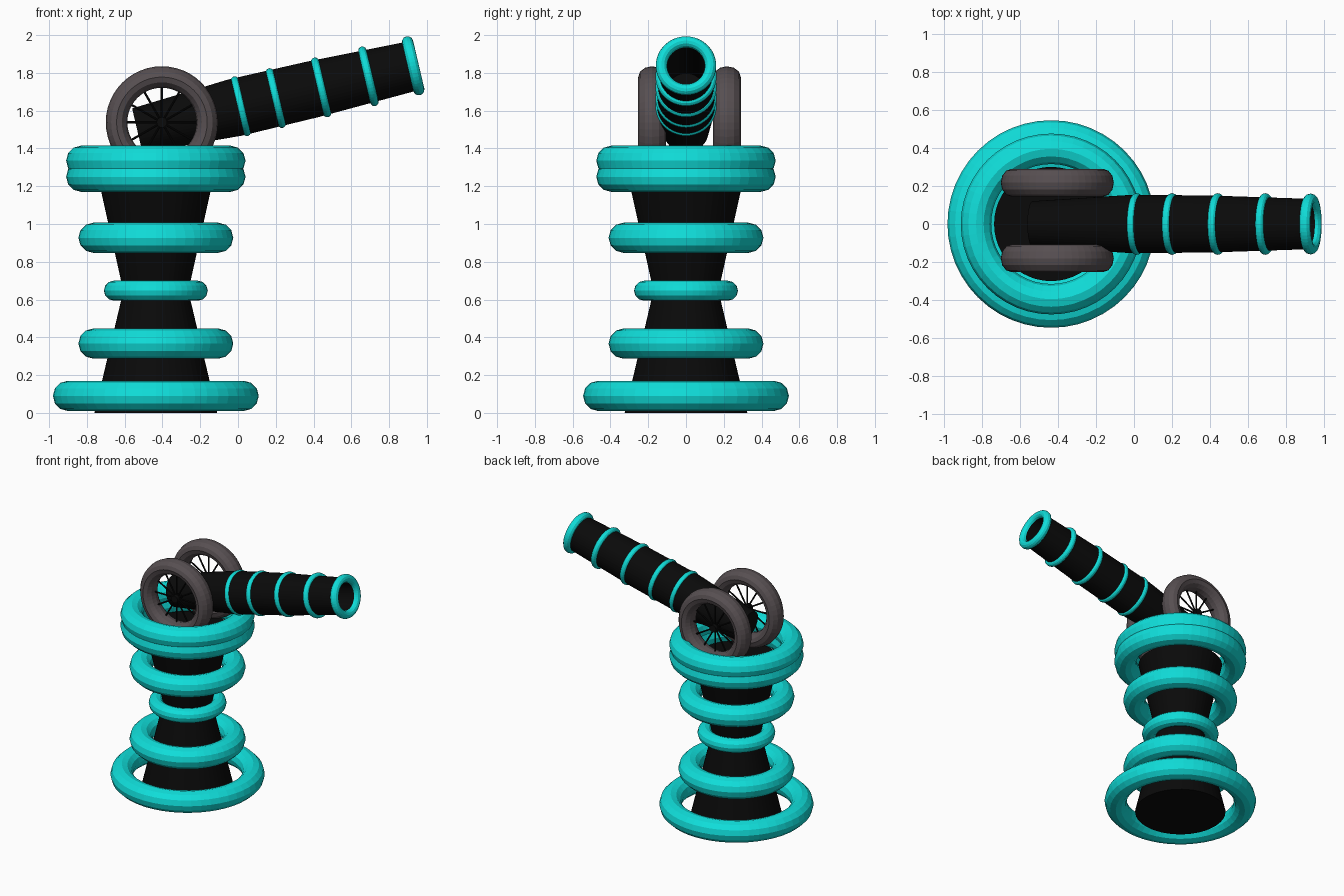
import bpy, bmesh, math
from mathutils import Vector, Matrix

cube = bpy.data.objects.get("Cube")
if cube:
    bpy.data.objects.remove(cube, do_unlink=True)


def material(name, rgb):
    m = bpy.data.materials.new(name)
    m.use_nodes = True
    m.diffuse_color = (*rgb, 1)
    m.node_tree.nodes["Principled BSDF"].inputs["Base Color"].default_value = (*rgb, 1)
    return m


TEAL = material("teal", (0.005, 0.73, 0.70))
BLACK = material("black", (0.003, 0.003, 0.003))
GREY = material("warm grey", (0.095, 0.078, 0.083))


def lathe(name, profile, mat, matrix, closed=False, sides=48):
    """Revolve (radius, height) points around the local z axis."""
    bm = bmesh.new()
    rings = []
    for r, h in profile:
        if r == 0:
            rings.append([bm.verts.new((0, 0, h))] * sides)
        else:
            rings.append([bm.verts.new((r * math.cos(math.tau * i / sides),
                                        r * math.sin(math.tau * i / sides), h))
                          for i in range(sides)])
    pairs = list(zip(rings, rings[1:]))
    if closed:
        pairs.append((rings[-1], rings[0]))
    for a, b in pairs:
        for i in range(sides):
            j = (i + 1) % sides
            bm.faces.new(list(dict.fromkeys((a[i], a[j], b[j], b[i]))))
    bmesh.ops.recalc_face_normals(bm, faces=bm.faces)
    mesh = bpy.data.meshes.new(name)
    bm.to_mesh(mesh)
    bm.free()
    mesh.materials.append(mat)
    obj = bpy.data.objects.new(name, mesh)
    obj.matrix_world = matrix
    bpy.context.collection.objects.link(obj)
    return obj


def torus(name, major, minor, mat, matrix, stretch=1.0, steps=12):
    profile = [(major + minor * math.cos(math.tau * k / steps),
                stretch * minor * math.sin(math.tau * k / steps)) for k in range(steps)]
    return lathe(name, profile, mat, matrix, closed=True)


# Waisted pedestal
AXIS_X = -0.435
lathe("pedestal", [(0, 0), (0.325, 0), (0.172, 0.645), (0.3, 1.22), (0, 1.22)],
      BLACK, Matrix.Translation((AXIS_X, 0, 0)))

# Floating rings around the pedestal: name, outer radius, tube radius, height
for name, outer, tube, z in (("base_ring", 0.545, 0.08, 0.09),
                             ("lower_ring", 0.41, 0.08, 0.367),
                             ("waist_ring", 0.275, 0.053, 0.647),
                             ("upper_ring", 0.41, 0.08, 0.927),
                             ("platform_ring_bottom", 0.475, 0.08, 1.25),
                             ("platform_ring_top", 0.475, 0.08, 1.335)):
    torus(name, outer - tube, tube, TEAL, Matrix.Translation((AXIS_X, 0, z)))

# Tilted barrel with an open bore; its local z runs from breech to muzzle
TILT = math.radians(13.2)
barrel_frame = Matrix.Translation((-0.533, 0, 1.495)) @ Matrix.Rotation(math.pi / 2 - TILT, 4, "Y")
lathe("barrel", [(0, 0), (0.12, 0), (0.153, 0.53), (0.15, 0.95), (0.132, 1.5),
                 (0.1, 1.5), (0.1, 0.9), (0, 0.9)], BLACK, barrel_frame)

# Barrel bands and muzzle ring
for i, x in enumerate((0.015, 0.2, 0.44, 0.69)):
    along = (x + 0.533) / math.cos(TILT)
    torus(f"barrel_band_{i + 1}", 0.14, 0.022, TEAL,
          barrel_frame @ Matrix.Translation((0, 0, along)))
torus("muzzle_ring", 0.13, 0.03, TEAL, barrel_frame @ Matrix.Translation((0, 0, 1.5)))

# Spoked wheels either side of the barrel
SPOKES = 12
for side, y in (("front", -0.18), ("back", 0.217)):
    frame = Matrix.Translation((-0.403, y, 1.538)) @ Matrix.Rotation(math.pi / 2, 4, "X")
    torus(f"{side}_tyre", 0.24, 0.057, GREY, frame, stretch=1.28)
    lathe(f"{side}_hub", [(0, -0.03), (0.028, -0.03), (0.028, 0.03), (0, 0.03)],
          BLACK, frame, sides=16)
    for i in range(SPOKES):
        turn = Matrix.Rotation(math.tau * i / SPOKES, 4, "Z") @ Matrix.Rotation(math.pi / 2, 4, "Y")
        lathe(f"{side}_spoke_{i + 1}", [(0, 0.02), (0.006, 0.02), (0.006, 0.2), (0, 0.2)],
              BLACK, frame @ turn, sides=8)
